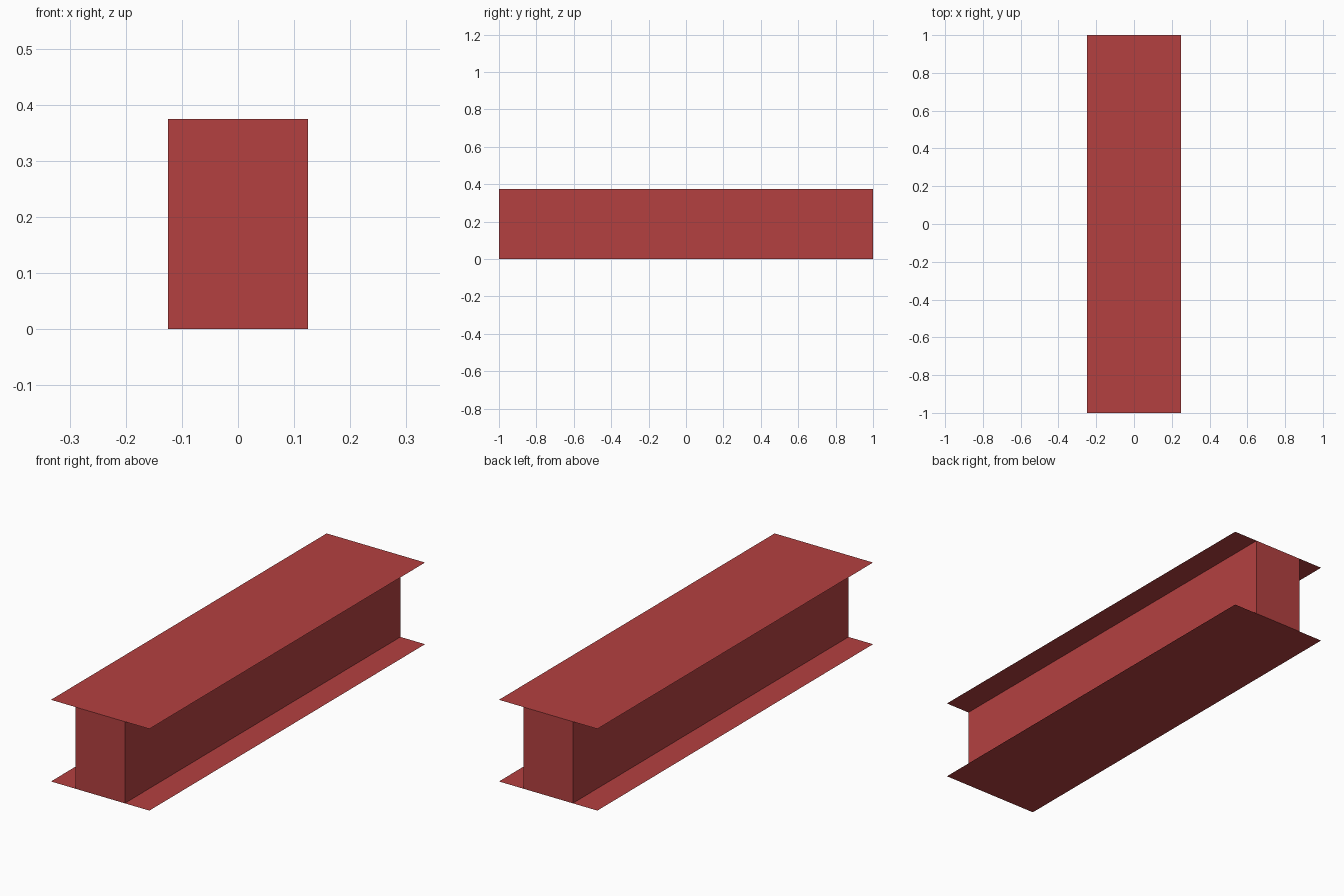
import bpy, bmesh

if "Cube" in bpy.data.objects:
    bpy.data.objects.remove(bpy.data.objects["Cube"])

HEIGHT, LENGTH = 0.375, 2.0
WEB_WIDTH, FLANGE_WIDTH = 0.25, 0.5

red = bpy.data.materials.new("beam red")
red.diffuse_color = (0.456, 0.0513, 0.0513, 1)
red.use_nodes = True
red.node_tree.nodes["Principled BSDF"].inputs["Base Color"].default_value = red.diffuse_color


def add_object(name, bm):
    mesh = bpy.data.meshes.new(name)
    bm.to_mesh(mesh)
    bm.free()
    mesh.materials.append(red)
    obj = bpy.data.objects.new(name, mesh)
    bpy.context.collection.objects.link(obj)
    return obj


# Web: box walls, closed above and below by the flanges
bm = bmesh.new()
bmesh.ops.create_cube(bm, size=1)
bm.normal_update()
caps = [f for f in bm.faces if abs(f.normal.z) > 0.9]
bmesh.ops.delete(bm, geom=caps, context='FACES_ONLY')
bmesh.ops.scale(bm, vec=(WEB_WIDTH, LENGTH, HEIGHT), verts=bm.verts)
web = add_object("web", bm)
web.location.z = HEIGHT / 2

# Flanges: paper-thin plates, facing outwards
for name, z, flip in (("bottom_flange", 0, True), ("top_flange", HEIGHT, False)):
    bm = bmesh.new()
    bmesh.ops.create_grid(bm, x_segments=1, y_segments=1, size=0.5)
    bmesh.ops.scale(bm, vec=(FLANGE_WIDTH, LENGTH, 1), verts=bm.verts)
    if flip:
        bmesh.ops.reverse_faces(bm, faces=bm.faces)
    add_object(name, bm).location.z = z
